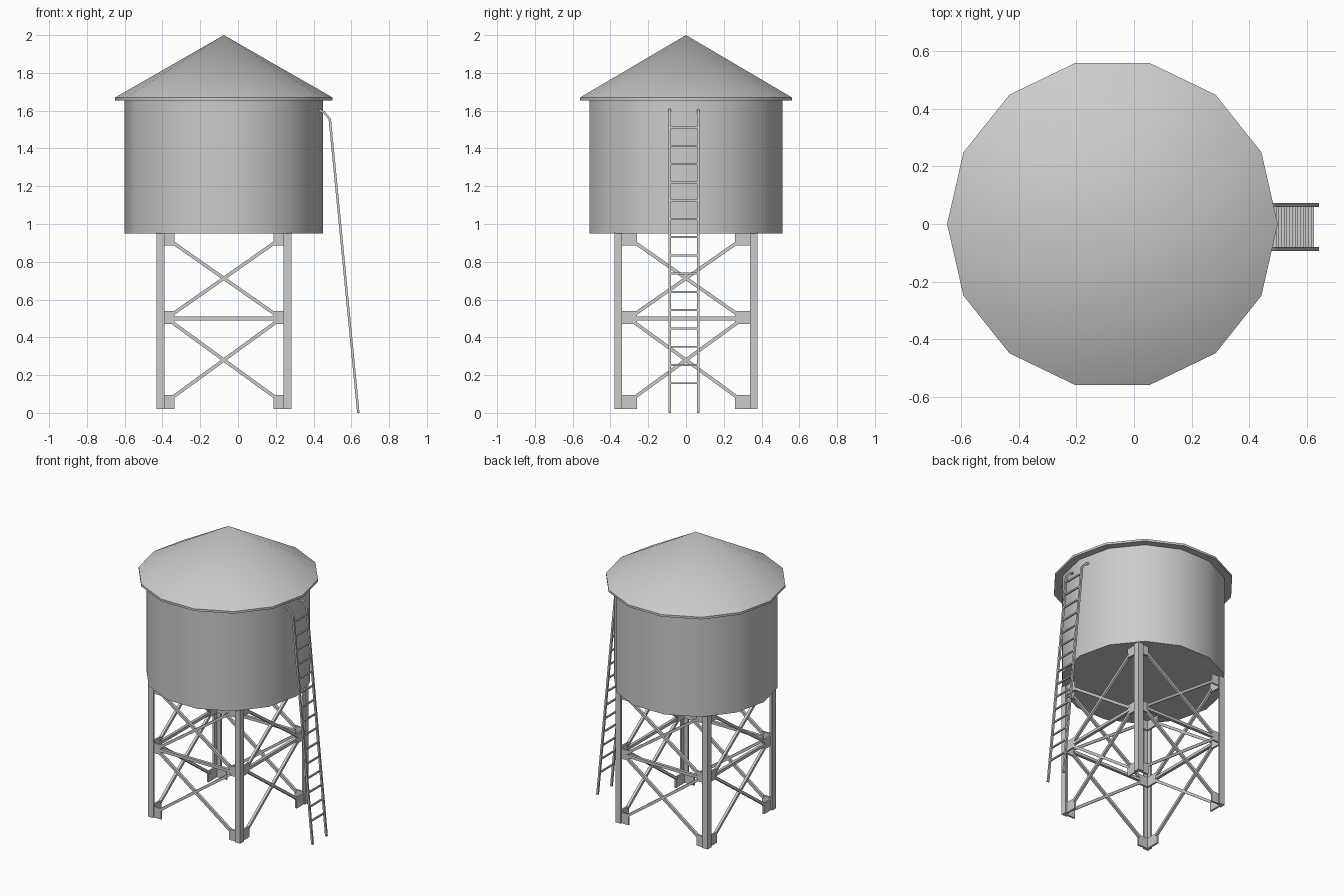
import bpy, bmesh, math
from mathutils import Vector, Matrix

if "Cube" in bpy.data.objects:
    bpy.data.objects.remove(bpy.data.objects["Cube"])

CX = -0.075           # tower axis
HX, HY = 0.357, 0.378  # outer half sizes of the leg frame
SIDES = 14


def finish(name, bm, smooth=False):
    bmesh.ops.recalc_face_normals(bm, faces=bm.faces)
    mesh = bpy.data.meshes.new(name)
    bm.to_mesh(mesh)
    bm.free()
    ob = bpy.data.objects.new(name, mesh)
    bpy.context.collection.objects.link(ob)
    if smooth:
        bpy.ops.object.select_all(action='DESELECT')
        ob.select_set(True)
        bpy.context.view_layer.objects.active = ob
        bpy.ops.object.shade_smooth_by_angle(angle=math.radians(30))
    return ob


def box(bm, lo, hi):
    lo, hi = Vector(lo), Vector(hi)
    m = Matrix.Translation((lo + hi) / 2) @ Matrix.Diagonal((*(hi - lo), 1))
    bmesh.ops.create_cube(bm, size=1, matrix=m)


def bar(bm, a, b, w, d):
    """Rectangular bar from a to b."""
    a, b = Vector(a), Vector(b)
    v = b - a
    m = (Matrix.Translation((a + b) / 2) @ v.to_track_quat('Z', 'Y').to_matrix().to_4x4()
         @ Matrix.Diagonal((w, d, v.length, 1)))
    bmesh.ops.create_cube(bm, size=1, matrix=m)


def lathe(name, profile):
    """Revolve (radius, z) points; a zero radius becomes a pole."""
    bm = bmesh.new()
    rings = []
    for r, z in profile:
        n = SIDES if r else 1
        rings.append([bm.verts.new((CX + r * math.cos(math.tau * i / SIDES),
                                    r * math.sin(math.tau * i / SIDES), z)) for i in range(n)])
    for p, q in zip(rings, rings[1:]):
        for i in range(SIDES):
            j = (i + 1) % SIDES
            vs = [p[i % len(p)], p[j % len(p)], q[j % len(q)], q[i % len(q)]]
            bm.faces.new(list(dict.fromkeys(vs)))
    return finish(name, bm, True)


# Tank and conical roof
lathe("tank", [(0, 0.95), (0.525, 0.95), (0.525, 1.66), (0, 1.66)])
lathe("roof", [(0, 1.655), (0.575, 1.655), (0.575, 1.67), (0, 2.0)])

# Angle-iron legs with corner gusset plates
for sx in (-1, 1):
    for sy in (-1, 1):
        bm = bmesh.new()

        def corner(x0, x1, y0, y1, z0, z1):
            xs = sorted((CX + sx * x0, CX + sx * x1))
            ys = sorted((sy * y0, sy * y1))
            box(bm, (xs[0], ys[0], z0), (xs[1], ys[1], z1))

        t = 0.012
        corner(HX - 0.042, HX, HY - t, HY, 0.02, 0.955)
        corner(HX - t, HX, HY - 0.04, HY - t, 0.02, 0.955)
        for z0, z1 in ((0.02, 0.095), (0.47, 0.54), (0.885, 0.95)):
            corner(0.262, HX - t, HY - 0.022, HY - 0.01, z0, z1)
            corner(HX - 0.022, HX - 0.01, 0.26, HY - t, z0, z1)
        finish("leg_%s_%s" % ("left" if sx < 0 else "right", "front" if sy < 0 else "back"), bm)

# Cross braces and horizontal struts on each face
for side, s, along_x in (("front", -1, True), ("back", 1, True),
                         ("left", -1, False), ("right", 1, False)):
    bm = bmesh.new()

    def pt(u, z):
        return (CX + u, s * (HY - 0.018), z) if along_x else (CX + s * (HX - 0.018), u, z)

    e = 0.275
    for z0, z1 in ((0.08, 0.48), (0.52, 0.905)):
        bar(bm, pt(-e, z0), pt(e, z1), 0.018, 0.018)
        bar(bm, pt(e, z0), pt(-e, z1), 0.018, 0.018)
    bar(bm, pt(-e, 0.5), pt(e, 0.5), 0.02, 0.02)
    finish("bracing_" + side, bm)

# Leaning ladder with bent rail tops
PATH = [(0.43, 1.602), (0.455, 1.592), (0.486, 1.555), (0.637, 0.0)]
bm = bmesh.new()
W = 0.0065
for y in (-0.087, 0.066):
    rings = []
    for i, (x, z) in enumerate(PATH):
        a, b = PATH[max(i - 1, 0)], PATH[min(i + 1, len(PATH) - 1)]
        d = Vector((b[0] - a[0], b[1] - a[1])).normalized()
        n = Vector((-d.y, d.x)) * W
        if i == len(PATH) - 1:
            n = Vector((W, 0))
        rings.append([bm.verts.new((x + k * n.x, y + j * W, z + k * n.y))
                      for k, j in ((-1, -1), (1, -1), (1, 1), (-1, 1))])
    for p, q in zip(rings, rings[1:]):
        for i in range(4):
            j = (i + 1) % 4
            bm.faces.new((p[i], p[j], q[j], q[i]))
    bm.faces.new(rings[0])
    bm.faces.new(rings[-1])
finish("ladder_rails", bm)

bm = bmesh.new()
for i in range(15):
    z = 0.157 + i * 0.0967
    x = 0.637 - 0.151 * z / 1.555
    bar(bm, (x, -0.087, z), (x, 0.066, z), 0.01, 0.01)
finish("ladder_rungs", bm)
